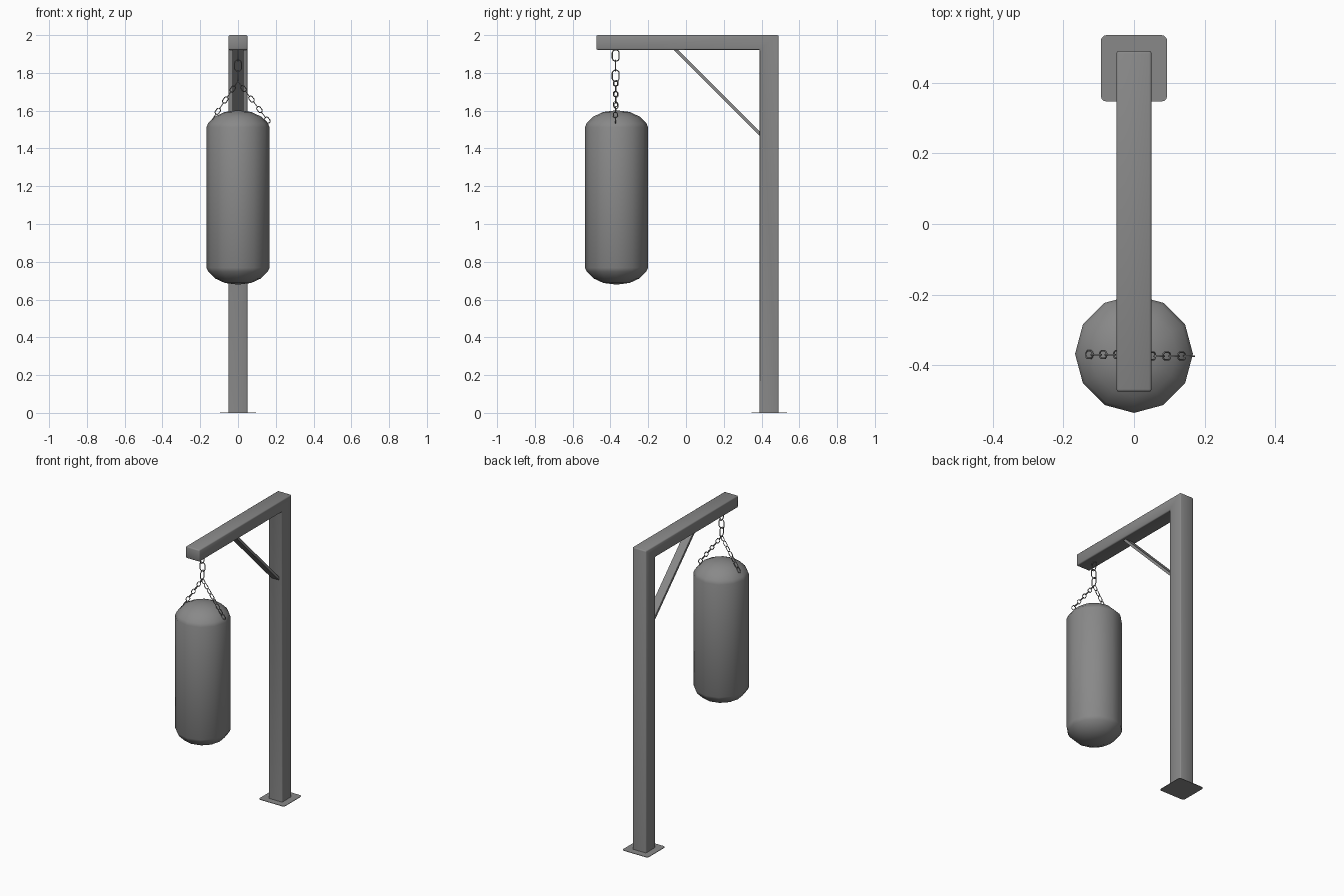
import bpy, bmesh, math
from mathutils import Vector, Matrix

cube = bpy.data.objects.get("Cube")
if cube:
    bpy.data.objects.remove(cube, do_unlink=True)

grey = bpy.data.materials.new("mid_grey")
grey.use_nodes = True
colour = (0.25, 0.25, 0.25, 1)
grey.diffuse_color = colour
grey.node_tree.nodes["Principled BSDF"].inputs["Base Color"].default_value = colour


def finish(name, bm, angle=35):
    bmesh.ops.recalc_face_normals(bm, faces=bm.faces)
    mesh = bpy.data.meshes.new(name)
    bm.to_mesh(mesh)
    bm.free()
    mesh.materials.append(grey)
    obj = bpy.data.objects.new(name, mesh)
    bpy.context.collection.objects.link(obj)
    bpy.ops.object.select_all(action="DESELECT")
    obj.select_set(True)
    bpy.context.view_layer.objects.active = obj
    bpy.ops.object.shade_smooth_by_angle(angle=math.radians(angle))
    return obj


def side_extrusion(bm, outline, half_width):
    """Extrude a (y, z) outline across x."""
    face = bm.faces.new([bm.verts.new((-half_width, y, z)) for y, z in outline])
    extruded = bmesh.ops.extrude_face_region(bm, geom=[face])["geom"]
    moved = [v for v in extruded if isinstance(v, bmesh.types.BMVert)]
    bmesh.ops.translate(bm, verts=moved, vec=(2 * half_width, 0, 0))


BAG_Y = -0.368
CHAIN_Y = -0.372

# Post and overhead beam in one piece, softened edges except at the ground
bm = bmesh.new()
side_extrusion(bm, [(0.39, 0), (0.49, 0), (0.49, 2), (-0.475, 2),
                    (-0.475, 1.922), (0.39, 1.922)], 0.05)
edges = [e for e in bm.edges if max(v.co.z for v in e.verts) > 0.1]
bmesh.ops.bevel(bm, geom=edges, offset=0.007, segments=2, profile=0.5, affect="EDGES")
finish("post_and_beam", bm, 50)

# Diagonal brace between post and beam
bm = bmesh.new()
side_extrusion(bm, [(-0.073, 1.93), (-0.05, 1.93), (0.395, 1.484), (0.395, 1.461)], 0.028)
finish("diagonal_brace", bm)

# Flat foot plate with rounded corners
bm = bmesh.new()
half, radius = 0.094, 0.016
points = []
for quarter in range(4):
    for step in range(4):
        a = math.radians(90 * quarter + 30 * step)
        mid = math.radians(90 * quarter + 45)
        cx = math.copysign(half - radius, math.cos(mid))
        cy = math.copysign(half - radius, math.sin(mid))
        points.append((cx + radius * math.cos(a), 0.441 + cy + radius * math.sin(a)))
plate = bm.faces.new([bm.verts.new((x, y, 0)) for x, y in points])
top = bmesh.ops.extrude_face_region(bm, geom=[plate])["geom"]
bmesh.ops.translate(bm, verts=[v for v in top if isinstance(v, bmesh.types.BMVert)],
                    vec=(0, 0, 0.003))
finish("foot_plate", bm)

# Twelve-sided punching bag with domed ends
bm = bmesh.new()
dome = [(0, 0.679), (0.07, 0.688), (0.122, 0.712), (0.158, 0.748), (0.167, 0.768)]
profile = dome + [(r, 2.281 - z) for r, z in reversed(dome)]
verts = [bm.verts.new((r, BAG_Y, z)) for r, z in profile]
chain_edges = [bm.edges.new(pair) for pair in zip(verts, verts[1:])]
bmesh.ops.spin(bm, geom=verts + chain_edges, cent=(0, BAG_Y, 0), axis=(0, 0, 1),
               angle=math.tau, steps=12)
bmesh.ops.remove_doubles(bm, verts=bm.verts, dist=0.0005)
finish("punching_bag", bm, 40)


def add_link(bm, centre, along, across, length, width, wire):
    """Add one stadium-shaped link lying in the along/across plane."""
    normal = along.cross(across)
    bend = width / 2 - wire
    straight = length / 2 - width / 2
    rings = []
    for i in range(12):
        a = math.tau * (i + 0.5) / 12
        out = along * math.sin(a) + across * math.cos(a)
        base = centre + out * bend + along * math.copysign(straight, math.sin(a))
        rings.append([bm.verts.new(base + (out * math.cos(t) + normal * math.sin(t)) * wire)
                      for t in (math.tau * k / 6 for k in range(6))])
    for i in range(12):
        a, b = rings[i], rings[(i + 1) % 12]
        for k in range(6):
            n = (k + 1) % 6
            bm.faces.new((a[k], b[k], b[n], a[n]))


def make_chain(name, start, end, count, length, width, wire, first_side):
    """String links from start to end, turning each a quarter from the last."""
    bm = bmesh.new()
    start, end = Vector(start), Vector(end)
    along = (end - start).normalized()
    depth = Vector((0, 1, 0))
    flat = along.cross(depth)
    for i in range(count):
        centre = start.lerp(end, i / (count - 1))
        across = depth if (i + first_side) % 2 else flat
        add_link(bm, centre, along, across, length, width, wire)
    finish(name, bm, 60)


# Hanging chain and the two chains that spread to the bag
make_chain("hanging_chain", (0, CHAIN_Y, 1.892), (0, CHAIN_Y, 1.785), 3, 0.066, 0.044, 0.003, 1)
make_chain("left_chain", (0.008, CHAIN_Y - 0.002, 1.745), (0.156, CHAIN_Y - 0.002, 1.55),
           8, 0.04, 0.027, 0.0025, 1)
make_chain("right_chain", (-0.008, CHAIN_Y + 0.002, 1.745), (-0.127, CHAIN_Y + 0.002, 1.567),
           7, 0.04, 0.027, 0.0025, 1)
